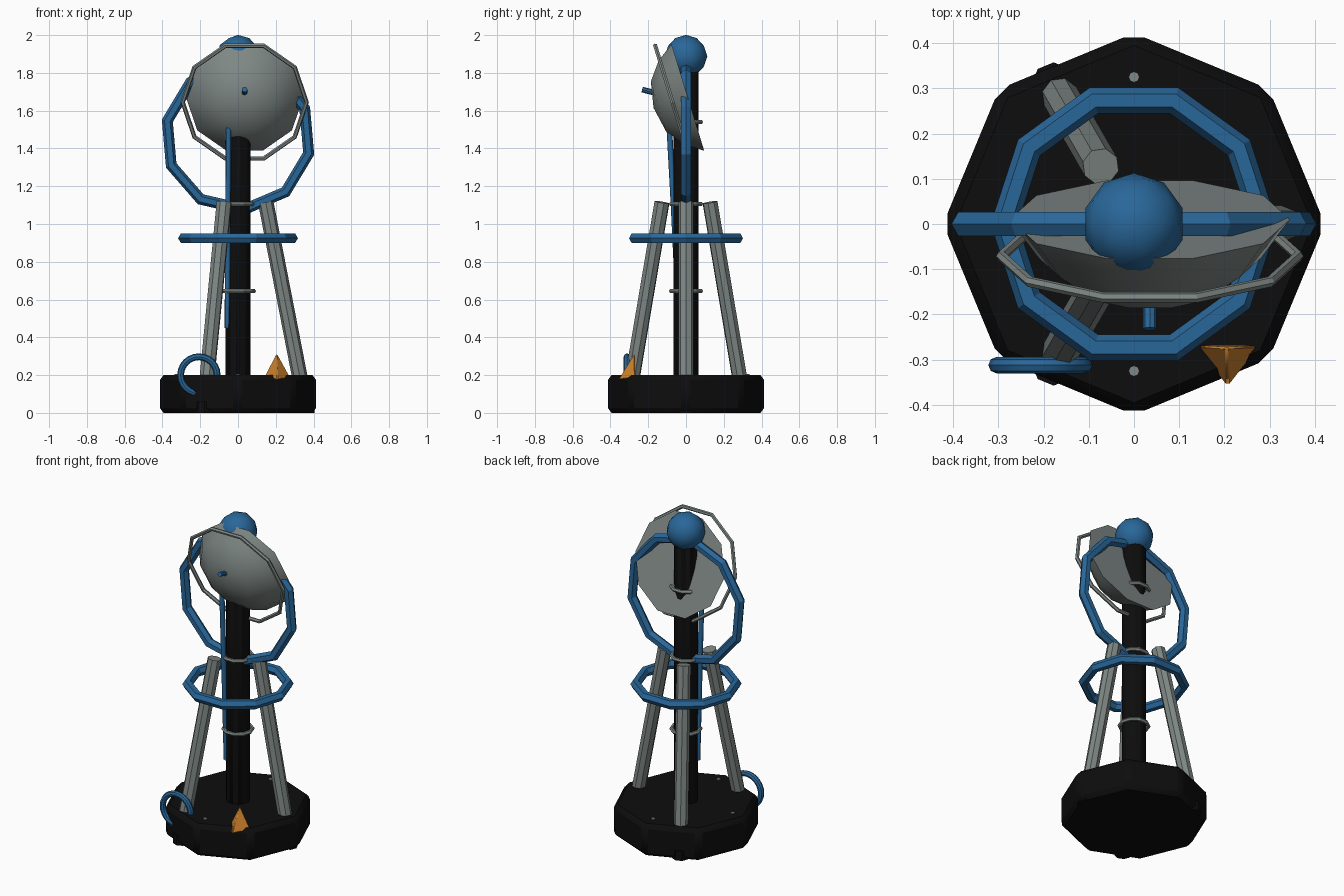
import bpy, bmesh, math
from mathutils import Vector, Matrix

if "Cube" in bpy.data.objects:
    bpy.data.objects.remove(bpy.data.objects["Cube"])


def material(name, rgb):
    m = bpy.data.materials.new(name)
    m.diffuse_color = (*rgb, 1)
    m.use_nodes = True
    m.node_tree.nodes["Principled BSDF"].inputs["Base Color"].default_value = m.diffuse_color
    return m


BLACK = material("black", (0.004, 0.004, 0.004))
GREY = material("grey", (0.21, 0.245, 0.235))
BLUE = material("blue", (0.022, 0.135, 0.32))
ORANGE = material("orange", (0.6, 0.22, 0.025))


def finish(name, mat, angle=30, bevel=0):
    o = bpy.context.object
    o.name = name
    o.data.materials.append(mat)
    bpy.ops.object.shade_smooth_by_angle(angle=math.radians(angle))
    if bevel:
        b = o.modifiers.new("bevel", 'BEVEL')
        b.width = bevel
        b.segments = 1
    return o


def rod(name, mat, a, b, r, sides=8, bevel=0):
    a, b = Vector(a), Vector(b)
    d = b - a
    bpy.ops.mesh.primitive_cylinder_add(vertices=sides, radius=r, depth=d.length, location=(a + b) / 2)
    o = bpy.context.object
    # first vertex of a cylinder points to +y; tilt it onto the axis
    o.rotation_euler = d.to_track_quat('Z', 'Y').to_euler()
    return finish(name, mat, 30, bevel)


def ring(name, mat, loc, major, minor, rot=(0, 0, 0), seg=10, sides=6, angle=30):
    bpy.ops.mesh.primitive_torus_add(location=loc, rotation=[math.radians(v) for v in rot],
                                     major_radius=major, minor_radius=minor,
                                     major_segments=seg, minor_segments=sides)
    return finish(name, mat, angle)


def from_bmesh(name, bm):
    me = bpy.data.meshes.new(name)
    bmesh.ops.recalc_face_normals(bm, faces=bm.faces)
    bm.to_mesh(me)
    bm.free()
    o = bpy.data.objects.new(name, me)
    bpy.context.collection.objects.link(o)
    bpy.ops.object.select_all(action='DESELECT')
    bpy.context.view_layer.objects.active = o
    o.select_set(True)
    return o


# base and mast
rod("base", BLACK, (0, 0, 0), (0, 0, 0.2), 0.422, 8, 0.025)
rod("mast", BLACK, (0, 0, 0.18), (0, 0, 1.86), 0.072, 8, 0.012)

# three legs with feet
for i in range(3):
    a = math.radians(120 * i)
    c, s = math.cos(a), math.sin(a)
    rod("leg", GREY, (0.335 * c, 0.335 * s, 0.15), (0.147 * c, 0.147 * s, 1.115), 0.041)
    rod("foot", BLACK, (0.355 * c, 0.355 * s, 0), (0.355 * c, 0.355 * s, 0.06), 0.05)

# bolts on the base
for x, y in ((0.325, 0), (-0.325, 0), (0, 0.325), (0, -0.325)):
    rod("bolt", GREY, (x, y, 0.19), (x, y, 0.206), 0.012)

# mast collars
for z in (0.645, 1.105, 1.54):
    ring("mast_collar", GREY, (0, 0, z), 0.083, 0.012)

# large blue rings and the top ball
ring("level_ring", BLUE, (0, 0, 0.925), 0.287, 0.03)
ring("upright_ring", BLUE, (0, 0, 1.46), 0.384, 0.03, (90, 13, 0))
bpy.ops.mesh.primitive_ico_sphere_add(subdivisions=2, radius=0.113, location=(0, 0, 1.888))
finish("top_ball", BLUE, 60)

# dish: turned profile with a flat back, domed towards the front
tilt = 107
frame = Matrix.Translation((0.035, 0.01, 1.67)) @ Matrix.Rotation(math.radians(tilt), 4, 'X')
bm = bmesh.new()
loops = []
for r, d in ((0.31, 0), (0.245, 0.09), (0.145, 0.163)):
    loops.append([bm.verts.new((r * math.cos(k * math.tau / 10), r * math.sin(k * math.tau / 10), d))
                  for k in range(10)])
tip = bm.verts.new((0, 0, 0.19))
bm.faces.new(loops[0])
for lo, hi in zip(loops, loops[1:]):
    for k in range(10):
        j = (k + 1) % 10
        bm.faces.new((lo[k], lo[j], hi[j], hi[k]))
for k in range(10):
    bm.faces.new((loops[-1][k], loops[-1][(k + 1) % 10], tip))
bm.transform(frame)
from_bmesh("dish", bm)
finish("dish", GREY, 45)

# thin ring floating before the dish, and the feed stub
ring("dish_ring", GREY, frame @ Vector((0, 0, 0.085)), 0.328, 0.012, (tilt, 0, 0))
rod("feed_stub", BLUE, (0.035, -0.15, 1.69), (0.035, -0.232, 1.712), 0.015)

# cable down the mast
cu = bpy.data.curves.new("cable", 'CURVE')
cu.dimensions = '3D'
cu.bevel_depth = 0.015
cu.bevel_resolution = 1
sp = cu.splines.new('POLY')
path = [(-0.04, -0.1, 1.7), (-0.05, -0.088, 1.5), (-0.053, -0.066, 1.1), (-0.057, -0.035, 0.45)]
sp.points.add(len(path) - 1)
for p, co in zip(sp.points, path):
    p.co = (*co, 1)
cable = bpy.data.objects.new("cable", cu)
cu.materials.append(BLUE)
bpy.context.collection.objects.link(cable)

# hoop handle on the base
ring("hoop_handle", BLUE, (-0.207, -0.312, 0.2), 0.097, 0.018, (90, 0, 0), 24, 8)

# orange marker pyramid
bm = bmesh.new()
for co in ((0.205, -0.272, 0.322), (0.135, -0.268, 0.185), (0.28, -0.268, 0.185), (0.207, -0.362, 0.175)):
    bm.verts.new(co)
bmesh.ops.convex_hull(bm, input=bm.verts)
from_bmesh("marker", bm)
finish("marker", ORANGE, 30, 0.006)
